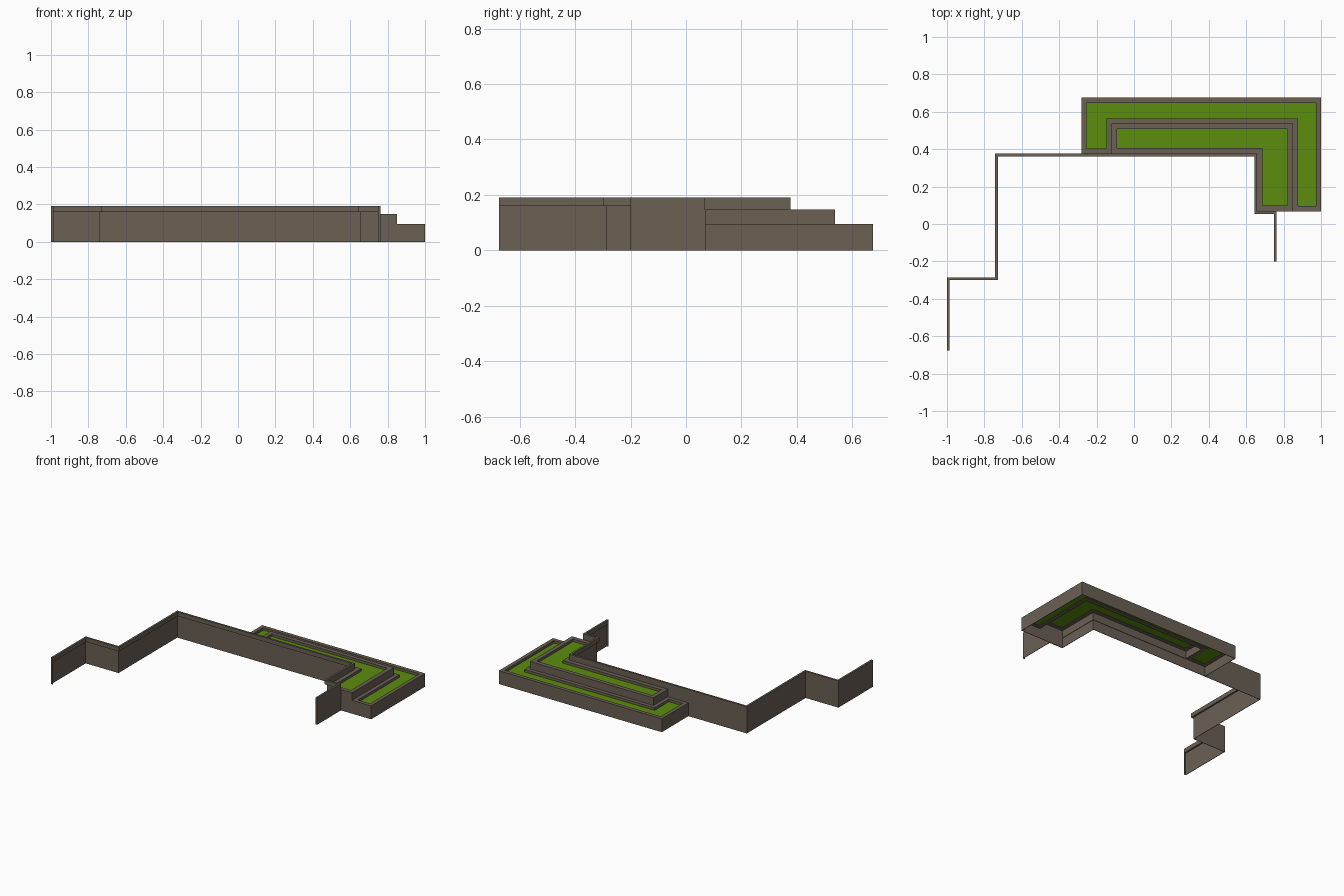
import bpy, bmesh
from mathutils import Vector

if "Cube" in bpy.data.objects:
    bpy.data.objects.remove(bpy.data.objects["Cube"], do_unlink=True)


def material(name, colour):
    mat = bpy.data.materials.new(name)
    mat.use_nodes = True
    mat.diffuse_color = (*colour, 1)
    mat.node_tree.nodes["Principled BSDF"].inputs["Base Color"].default_value = (*colour, 1)
    return mat


STONE = material("brown stone", (0.145, 0.115, 0.088))
GRASS = material("grass green", (0.105, 0.27, 0.004))


def finish(bm, name, mat):
    bmesh.ops.recalc_face_normals(bm, faces=bm.faces)
    mesh = bpy.data.meshes.new(name)
    bm.to_mesh(mesh)
    bm.free()
    mesh.materials.append(mat)
    obj = bpy.data.objects.new(name, mesh)
    bpy.context.collection.objects.link(obj)
    return obj


def offset(path, width, closed):
    """Shift a path to its left with mitred corners."""
    pts = [Vector(p) for p in path]
    n = len(pts)
    normals = []
    for i in range(n):
        d = (pts[(i + 1) % n] - pts[i]).normalized()
        normals.append(Vector((-d.y, d.x)))
    result = []
    for i, p in enumerate(pts):
        a, b = normals[i - 1], normals[i]
        if not closed and i == 0:
            a = b
        if not closed and i == n - 1:
            b = a
        result.append(p + (a + b) * width / (1 + a.dot(b)))
    return result


def band(name, path, width, z0, z1, closed=False):
    """Solid strip of rectangular section along the left of a path."""
    bm = bmesh.new()
    sections = []
    for p, q in zip(path, offset(path, width, closed)):
        corners = ((p, z0), (q, z0), (q, z1), (p, z1))
        sections.append([bm.verts.new((c[0], c[1], z)) for c, z in corners])
    pairs = list(zip(sections, sections[1:]))
    if closed:
        pairs.append((sections[-1], sections[0]))
    else:
        bm.faces.new(sections[0])
        bm.faces.new(sections[-1])
    for s, t in pairs:
        for k in range(4):
            m = (k + 1) % 4
            bm.faces.new((s[k], s[m], t[m], t[k]))
    return finish(bm, name, STONE)


def slab(name, outline, z0, z1, mat):
    """Flat plate with the given outline."""
    bm = bmesh.new()
    face = bm.faces.new([bm.verts.new((p[0], p[1], z0)) for p in outline])
    top = bmesh.ops.extrude_face_region(bm, geom=[face])["geom"]
    bmesh.ops.translate(bm, vec=(0, 0, z1 - z0),
                        verts=[v for v in top if isinstance(v, bmesh.types.BMVert)])
    return finish(bm, name, mat)


# Key plan lines
BACK, END = 0.376, 0.068
LEG, RIGHT = 0.657, 0.763
LEFT, STEP = -0.742, -0.285
SHEET, COPING = 0.003, 0.014
WALL_TOP, COPING_BASE = 0.19, 0.16

# Stepped retaining wall with an inward coping
wall = [(RIGHT, -0.2), (RIGHT, END), (LEG, END), (LEG, BACK),
        (LEFT, BACK), (LEFT, STEP), (-1, STEP), (-1, -0.675)]
band("retaining_wall", wall, SHEET, 0, COPING_BASE)
band("wall_coping", wall, COPING, COPING_BASE, WALL_TOP)
for side, x, y in (("right", -1, -0.675), ("left", RIGHT - COPING, -0.2)):
    slab(side + "_wall_end", [(x, y), (x + COPING, y), (x + COPING, y + SHEET), (x, y + SHEET)],
         0, COPING_BASE, STONE)


# Planted terraces: thin skirt, raised rim and sunken grass
def terrace(name, outline, base, top, rim):
    band(name + "_skirt", outline, SHEET, base, top - 0.025, closed=True)
    band(name + "_rim", outline, rim, top - 0.025, top, closed=True)
    slab(name + "_grass", offset(outline, rim - 0.002, True), top - 0.022, top - 0.018, GRASS)


upper_left, upper_right, upper_back = -0.12, 0.85, 0.538
lower_left, lower_right, lower_back = -0.282, 1.0, 0.675

terrace("upper_terrace",
        [(upper_left, BACK), (LEG, BACK), (LEG, END), (upper_right, END),
         (upper_right, upper_back), (upper_left, upper_back)],
        0.07, 0.148, 0.03)

# Lower terrace wraps around the upper one; its inner sides stay open below
lower = [(upper_left, BACK), (upper_left, upper_back), (upper_right, upper_back),
         (upper_right, END), (lower_right, END), (lower_right, lower_back),
         (lower_left, lower_back), (lower_left, BACK)]
LOWER_TOP, LOWER_RIM = 0.095, 0.027
band("lower_terrace_skirt", lower[3:], SHEET, 0, LOWER_TOP - 0.025)
band("lower_terrace_rim", lower, LOWER_RIM, LOWER_TOP - 0.025, LOWER_TOP, closed=True)
slab("lower_terrace_grass", offset(lower, LOWER_RIM - 0.002, True),
     LOWER_TOP - 0.022, LOWER_TOP - 0.018, GRASS)

# Front plate closing the upper terrace down to the ground
band("upper_terrace_front", [(LEG, END), (upper_right, END)], SHEET, 0, 0.07)
